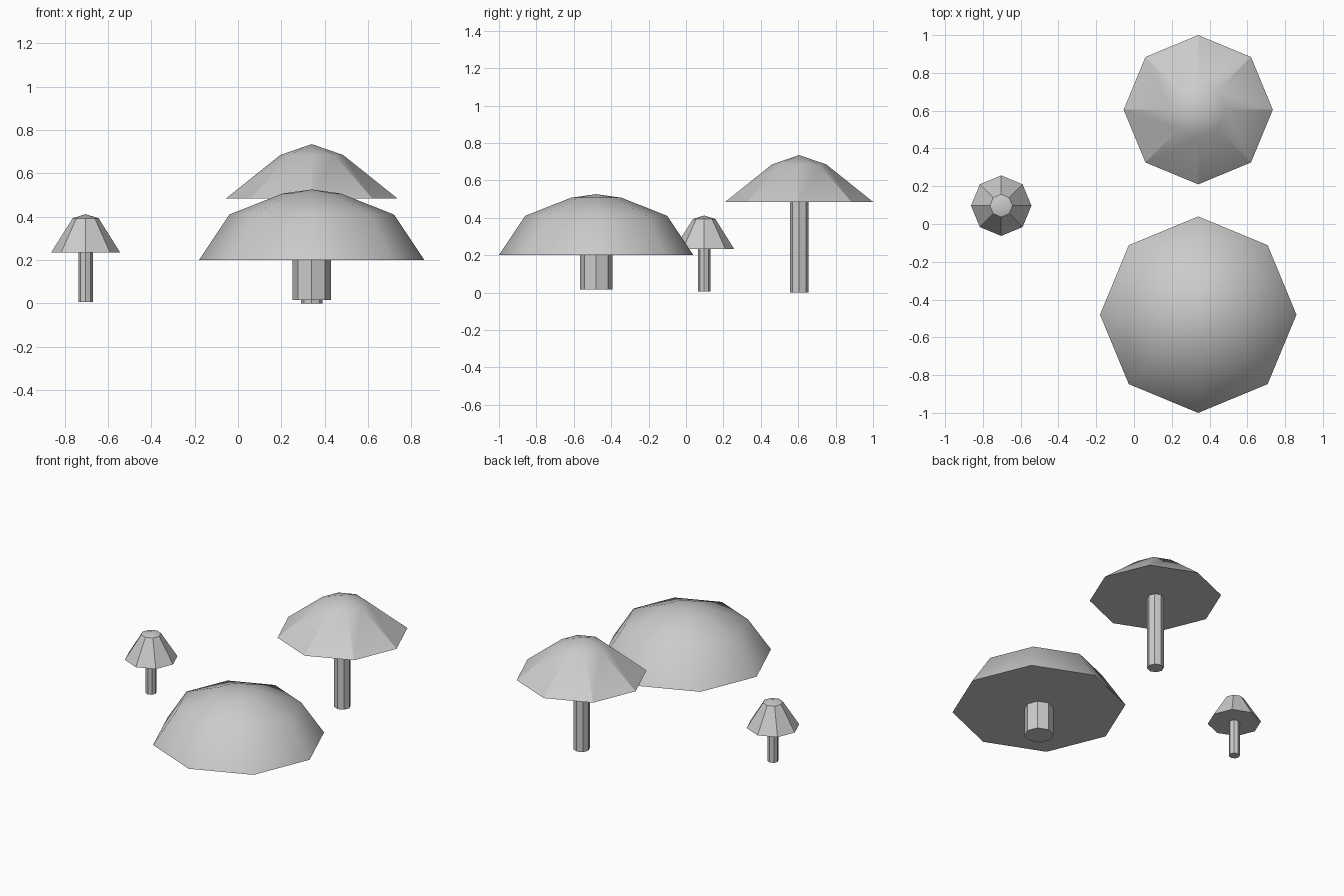
import bpy, bmesh
from math import cos, sin, pi, radians

if "Cube" in bpy.data.objects:
    bpy.data.objects.remove(bpy.data.objects["Cube"])

SIDES = 8


def lathe(name, centre, profile, apex, smooth_angle):
    """Closed eight-sided solid from (radius, z) rings, with a flat base and a pointed or flat top."""
    cx, cy = centre
    bm = bmesh.new()
    rings = [[bm.verts.new((r * cos(2 * pi * i / SIDES), r * sin(2 * pi * i / SIDES), z))
              for i in range(SIDES)] for r, z in profile]
    bm.faces.new(rings[0][::-1])
    for low, high in zip(rings, rings[1:]):
        for i in range(SIDES):
            j = (i + 1) % SIDES
            bm.faces.new((low[i], low[j], high[j], high[i]))
    top = rings[-1]
    if apex is None:
        bm.faces.new(top)
    else:
        tip = bm.verts.new((0, 0, apex))
        for i in range(SIDES):
            bm.faces.new((top[i], top[(i + 1) % SIDES], tip))
    mesh = bpy.data.meshes.new(name)
    bm.to_mesh(mesh)
    bm.free()
    obj = bpy.data.objects.new(name, mesh)
    obj.location = (cx, cy, 0)
    bpy.context.collection.objects.link(obj)
    if smooth_angle:
        bpy.ops.object.select_all(action='DESELECT')
        obj.select_set(True)
        bpy.context.view_layer.objects.active = obj
        bpy.ops.object.shade_smooth_by_angle(angle=radians(smooth_angle))
    return obj


def mushroom(size, centre, cap, apex, stem_radius, stem_bottom, smooth_angle):
    lathe(size + "_mushroom_cap", centre, cap, apex, smooth_angle)
    rim = cap[0][1]
    lathe(size + "_mushroom_stem", centre,
          [(stem_radius, stem_bottom), (stem_radius, rim + 0.02)], None, 0)


# Wide, low mushroom at the front
mushroom("wide", (0.34, -0.48), [(0.52, 0.2), (0.38, 0.41), (0.135, 0.507)], 0.526,
         0.088, 0.016, 40)
# Tall mushroom at the back
mushroom("tall", (0.34, 0.605), [(0.395, 0.485), (0.145, 0.685)], 0.735,
         0.05, 0.0, 24)
# Small mushroom at the side
mushroom("small", (-0.703, 0.097), [(0.16, 0.234), (0.06, 0.393)], 0.412,
         0.033, 0.006, 24)
